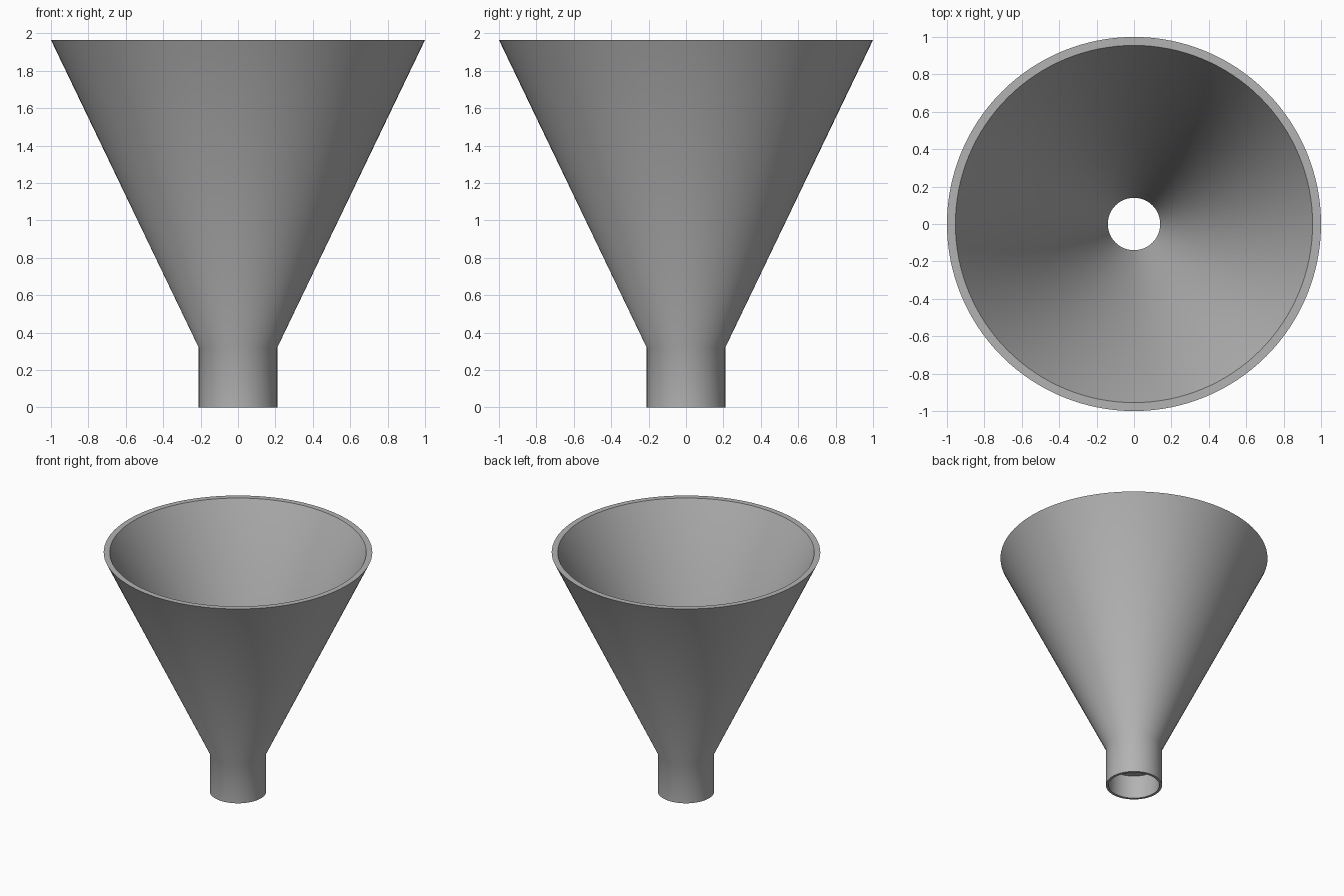
import bpy
import bmesh
from math import tau, radians
from mathutils import Matrix, Vector

cube = bpy.data.objects.get("Cube")
if cube:
    bpy.data.objects.remove(cube, do_unlink=True)

# Plain grey material
grey = bpy.data.materials.new("grey")
grey.use_nodes = True
colour = (0.45, 0.45, 0.45, 1)
grey.diffuse_color = colour
grey.node_tree.nodes["Principled BSDF"].inputs["Base Color"].default_value = colour

# Closed wall section (radius, height): outside upwards, then inside downwards
SECTION = [
    (0.21, 0), (0.21, 0.32), (1, 1.965),      # spout and cone outside
    (0.955, 1.965), (0.14, 0.27),             # rim and cone inside
    (0.14, 0.19), (0.19, 0.19), (0.19, 0),    # throat, ledge and socket
]
SIDES = 128

# Sweep the section around the vertical axis
bm = bmesh.new()
rings = []
for i in range(SIDES):
    turn = Matrix.Rotation(tau * i / SIDES, 3, "Z")
    rings.append([bm.verts.new(turn @ Vector((r, 0, z))) for r, z in SECTION])
for i, ring in enumerate(rings):
    after = rings[(i + 1) % SIDES]
    for j in range(len(SECTION)):
        k = (j + 1) % len(SECTION)
        bm.faces.new((ring[j], after[j], after[k], ring[k]))
bmesh.ops.recalc_face_normals(bm, faces=bm.faces)

mesh = bpy.data.meshes.new("funnel")
bm.to_mesh(mesh)
bm.free()
mesh.materials.append(grey)
funnel = bpy.data.objects.new("funnel", mesh)
bpy.context.collection.objects.link(funnel)

# Smooth walls with crisp rims
bpy.ops.object.select_all(action="DESELECT")
funnel.select_set(True)
bpy.context.view_layer.objects.active = funnel
bpy.ops.object.shade_smooth_by_angle(angle=radians(30))
